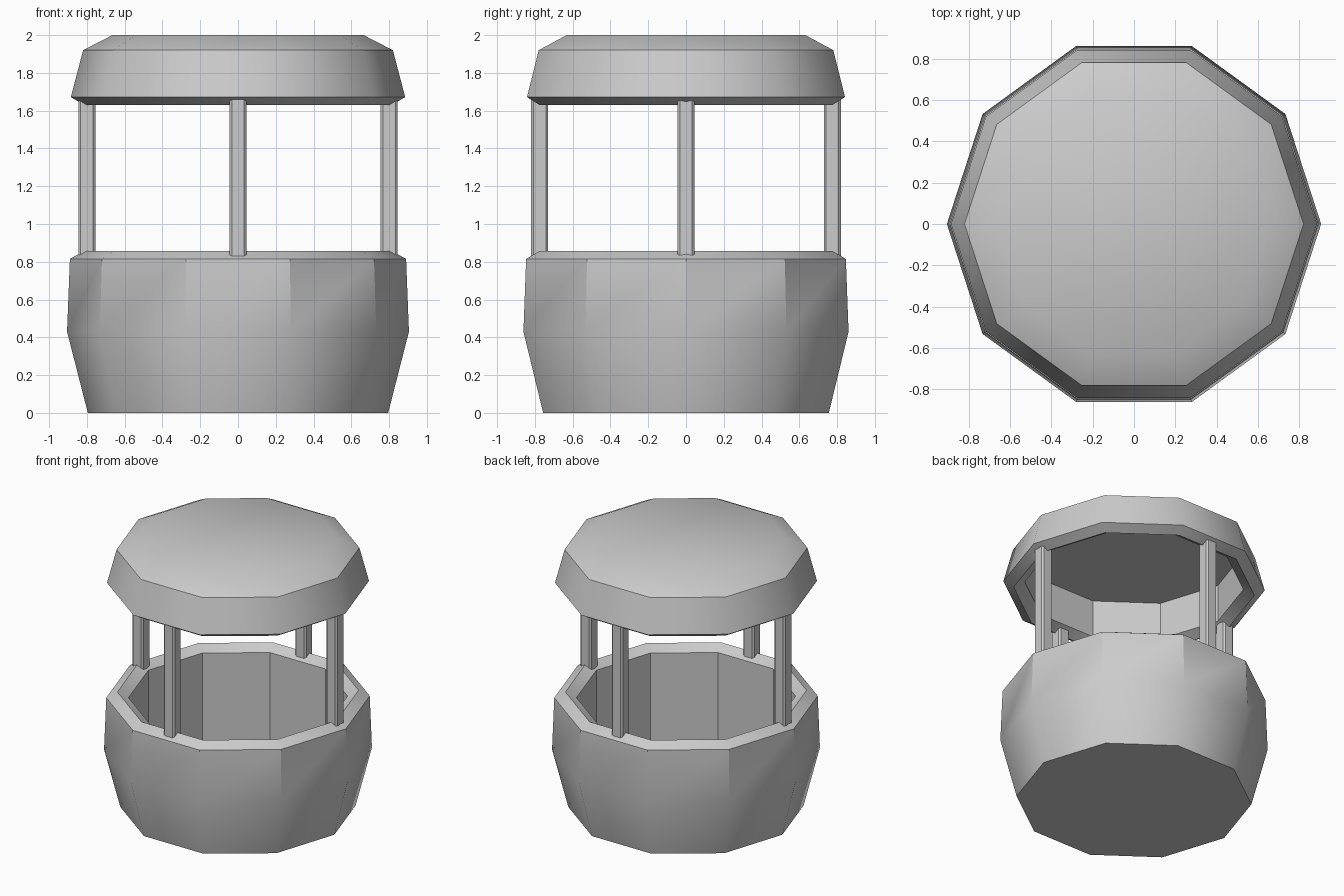
import bpy, bmesh, math

if "Cube" in bpy.data.objects:
    bpy.data.objects.remove(bpy.data.objects["Cube"])

SIDES = 10

def finish(name, bm):
    bmesh.ops.recalc_face_normals(bm, faces=bm.faces)
    mesh = bpy.data.meshes.new(name)
    bm.to_mesh(mesh)
    bm.free()
    obj = bpy.data.objects.new(name, mesh)
    bpy.context.collection.objects.link(obj)
    bpy.ops.object.select_all(action='DESELECT')
    obj.select_set(True)
    bpy.context.view_layer.objects.active = obj
    bpy.ops.object.shade_smooth_by_angle(angle=math.radians(35))
    return obj

def lathe(name, profile):
    """Ten-sided solid from (radius, z) points, capped at both ends."""
    bm = bmesh.new()
    rings = []
    for r, z in profile:
        rings.append([bm.verts.new((r * math.cos(math.tau * i / SIDES),
                                    r * math.sin(math.tau * i / SIDES), z))
                      for i in range(SIDES)])
    for a, b in zip(rings, rings[1:]):
        for i in range(SIDES):
            j = (i + 1) % SIDES
            bm.faces.new((a[i], a[j], b[j], b[i]))
    bm.faces.new(rings[0])
    bm.faces.new(rings[-1])
    return finish(name, bm)

def post(name, x, y, size=0.09, z0=0.80, z1=1.69):
    bm = bmesh.new()
    bmesh.ops.create_cube(bm, size=1)
    for v in bm.verts:
        v.co = (x + v.co.x * size, y + v.co.y * size,
                (z0 + z1) / 2 + v.co.z * (z1 - z0))
    # chamfer the upright corners
    upright = [e for e in bm.edges
               if abs(e.verts[0].co.z - e.verts[1].co.z) > 0.1]
    bmesh.ops.bevel(bm, geom=upright, offset=0.012, segments=1, affect='EDGES')
    return finish(name, bm)

# Hollow tub with a raised rim
lathe("tub", [(0.795, 0), (0.905, 0.43), (0.89, 0.815), (0.815, 0.857),
              (0.74, 0.815), (0.74, 0.04)])

# Hollow roof cap with a matching lip
lathe("roof", [(0.665, 2.0), (0.82, 1.92), (0.885, 1.672), (0.815, 1.63),
               (0.74, 1.672), (0.74, 1.95)])

# Four posts between tub and roof
for name, x, y in (("right_post", 0.80, 0), ("left_post", -0.80, 0),
                   ("front_post", 0, -0.775), ("back_post", 0, 0.775)):
    post(name, x, y)
